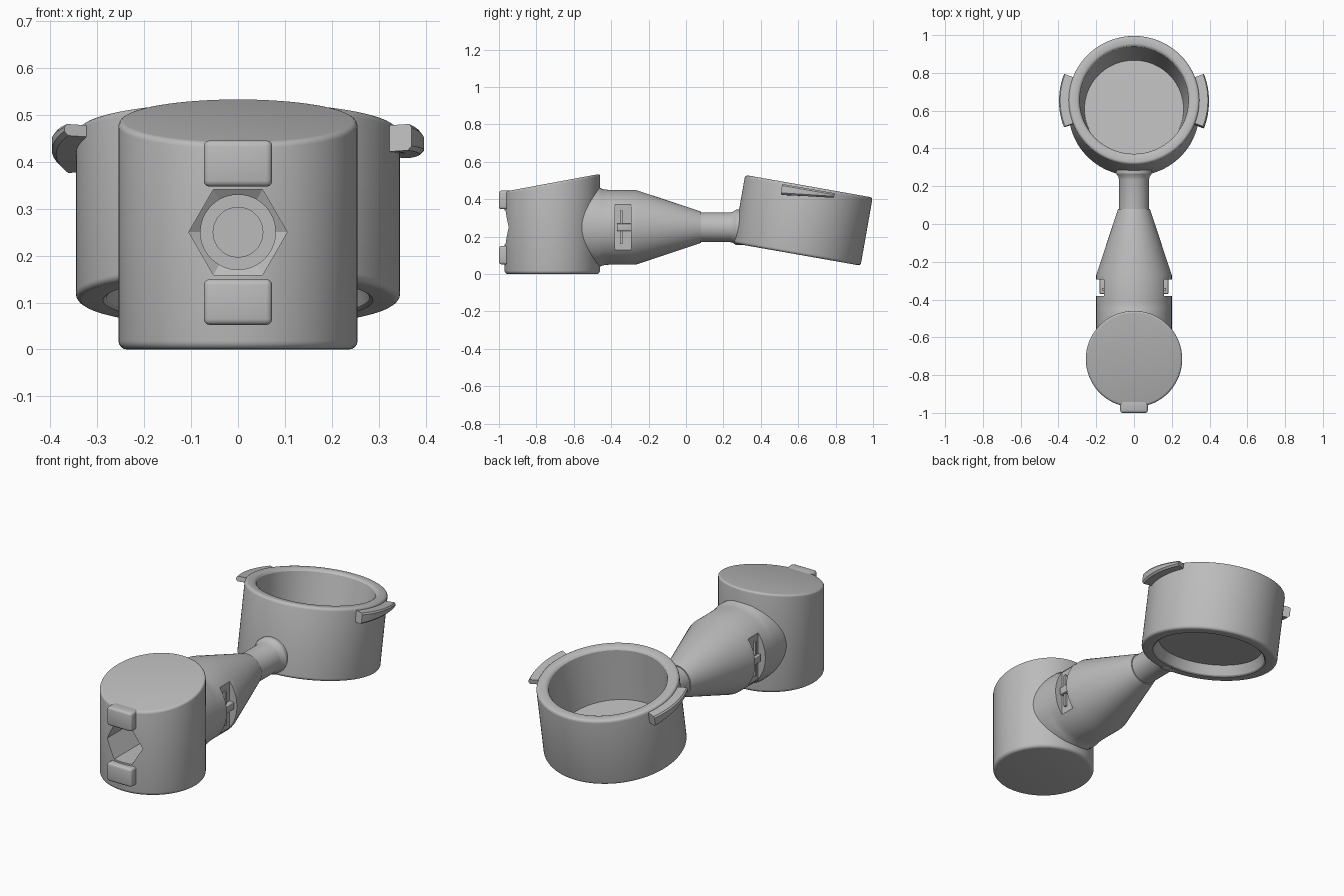
import bpy, bmesh, math
from mathutils import Matrix, Vector

cube = bpy.data.objects.get("Cube")
if cube:
    bpy.data.objects.remove(cube, do_unlink=True)

grey = bpy.data.materials.new("matte grey")
grey.use_nodes = True
COLOR = (0.5, 0.5, 0.5, 1)
grey.diffuse_color = COLOR
grey.node_tree.nodes["Principled BSDF"].inputs["Base Color"].default_value = COLOR

ALONG_Y = Matrix.Rotation(math.radians(-90), 4, 'X')   # local z -> +y


def finish(name, bm, matrix=Matrix(), bevel=0):
    bmesh.ops.recalc_face_normals(bm, faces=bm.faces)
    bm.transform(matrix)
    mesh = bpy.data.meshes.new(name)
    bm.to_mesh(mesh)
    bm.free()
    mesh.materials.append(grey)
    ob = bpy.data.objects.new(name, mesh)
    bpy.context.collection.objects.link(ob)
    if bevel:
        mod = ob.modifiers.new("bevel", 'BEVEL')
        mod.width, mod.segments = bevel, 3
        apply(ob, mod)
    return ob


def apply(ob, mod):
    bpy.context.view_layer.objects.active = ob
    bpy.ops.object.modifier_apply(modifier=mod.name)


def lathe(name, profile, sides=96, matrix=Matrix(), move=None, closed=False):
    """Loft circles of (radius, height); the ends are capped unless closed in a loop."""
    bm = bmesh.new()
    rings = []
    for i, (r, h) in enumerate(profile):
        ring = []
        for k in range(sides):
            a = math.tau * k / sides
            co = Vector((r * math.cos(a), r * math.sin(a), h))
            ring.append(bm.verts.new(move(i, co) if move else co))
        rings.append(ring)
    pairs = list(zip(rings, rings[1:]))
    if closed:
        pairs.append((rings[-1], rings[0]))
    else:
        bm.faces.new(rings[0])
        bm.faces.new(rings[-1])
    for low, high in pairs:
        for k in range(sides):
            n = (k + 1) % sides
            bm.faces.new((low[k], low[n], high[n], high[k]))
    return finish(name, bm, matrix)


def box(name, low, high, bevel=0):
    low, high = Vector(low), Vector(high)
    bm = bmesh.new()
    bmesh.ops.create_cube(bm, size=1)
    bm.transform(Matrix.Translation((low + high) / 2) @ Matrix.Diagonal((*(high - low), 1)))
    return finish(name, bm, bevel=bevel)


def cut(ob, cutter):
    mod = ob.modifiers.new("cut", 'BOOLEAN')
    mod.operation, mod.object, mod.solver = 'DIFFERENCE', cutter, 'EXACT'
    apply(ob, mod)
    bpy.data.objects.remove(cutter, do_unlink=True)


def fillet(r, h, size, dr, dh, steps=4):
    """Quarter-round points from the flat end (r - size) to the wall (r)."""
    pts = []
    for i in range(steps + 1):
        a = math.pi / 2 * i / steps
        pts.append((r + dr * size * (1 - math.sin(a)), h + dh * size * (1 - math.cos(a))))
    return pts


# Socket: upright cylinder with a sloped top
base = fillet(0.255, 0, 0.018, -1, 1)
top = fillet(0.255, 0.488, 0.012, -1, -1)[::-1]


def slope_top(i, co):
    if i >= len(base):
        co.z += co.y * 0.186
    return co


socket = lathe("socket", base + top, 128, Matrix.Translation((0, -0.715, 0)), slope_top)

# Hexagonal recess and stepped bore in the front of the socket
AXIS = Matrix.Translation((0, 0, 0.25)) @ ALONG_Y
cut(socket, lathe("hex_cutter", [(0.105, -1.1), (0.105, -0.74), (0.08, -0.725)], 6, AXIS))
cut(socket, lathe("bore_cutter", [(0.08, -0.8), (0.08, -0.7)], 48, AXIS))
cut(socket, lathe("pin_cutter", [(0.053, -0.75), (0.053, -0.62)], 48, AXIS))

# Locating tabs above and below the recess
upper_tab = box("upper_tab", (-0.073, -1, 0.347), (0.073, -0.93, 0.446), 0.013)
lower_tab = box("lower_tab", (-0.073, -1, 0.052), (0.073, -0.93, 0.15), 0.013)

# Tapered arm; the first rings flare only up and down into the socket
flare = [1.07, 1.07, 1.03, 1.007]


def flare_root(i, co):
    if i < len(flare):
        co.y *= flare[i]
    return co


arm = lathe("arm", [(0.2, -0.56), (0.2, -0.467), (0.2, -0.45), (0.2, -0.43), (0.2, -0.41),
                    (0.2, -0.27), (0.084, 0.08), (0.079, 0.08), (0.079, 0.235),
                    (0.083, 0.25), (0.095, 0.268), (0.095, 0.3)], 96, AXIS, flare_root)

# Side notches with a cross-shaped rib in each
for side, label in ((1, "left"), (-1, "right")):
    def span(a, b):
        return sorted((a * side, b * side))
    x0, x1 = span(0.158, 0.3)
    cut(arm, box("notch_cutter", (x0, -0.38, 0), (x1, -0.295, 0.5)))
    x0, x1 = span(0.14, 0.182)
    box(label + "_notch_rib", (x0, -0.37, 0.23), (x1, -0.29, 0.27), 0.004)
    x0, x1 = span(0.14, 0.17)
    box(label + "_notch_bar", (x0, -0.352, 0.16), (x1, -0.34, 0.34))

# Tilted cup: tapered bowl above, shallow recess below a thin floor
TILT = Matrix.Translation((0, 0.593, 0.105)) @ Matrix.Rotation(math.radians(-10), 4, 'X')
H = 0.37
wall = fillet(0.346, 0, 0.015, -1, 1) + fillet(0.346, H, 0.015, -1, -1)[::-1]
bowl = [(0.302, H), (0.294, H - 0.004), (0.288, H - 0.012), (0.262, 0.09), (0.001, 0.09)]
under = [(0.001, 0.055), (0.262, 0.055), (0.28, 0.006), (0.288, 0)]
cup = lathe("cup", wall + bowl + under, 128, TILT, closed=True)

# Curved locking ears, thick at one end and thin at the other
for turn, label in ((0, "left"), (math.pi, "right")):
    bm = bmesh.new()
    steps, rows = 12, []
    for i in range(steps + 1):
        t = i / steps
        a = math.radians(-21 + 42 * t)
        low = H - 0.07 + 0.032 * t
        rows.append([bm.verts.new((r * math.cos(a), r * math.sin(a), h)) for r, h in
                     ((0.33, low), (0.388, low), (0.397, low + 0.009),
                      (0.397, H - 0.021), (0.391, H - 0.013), (0.33, H - 0.013))])
    for p, q in zip(rows, rows[1:]):
        for k in range(len(p)):
            n = (k + 1) % len(p)
            bm.faces.new((p[k], p[n], q[n], q[k]))
    bm.faces.new(rows[0])
    bm.faces.new(rows[-1])
    finish(label + "_ear", bm, TILT @ Matrix.Rotation(turn, 4, 'Z'))

# Smooth the round surfaces, keep the real edges crisp
bpy.ops.object.select_all(action='DESELECT')
for ob in bpy.context.scene.objects:
    if ob.type == 'MESH' and grey.name in ob.data.materials:
        ob.select_set(True)
        bpy.context.view_layer.objects.active = ob
bpy.ops.object.shade_smooth_by_angle(angle=math.radians(30))
